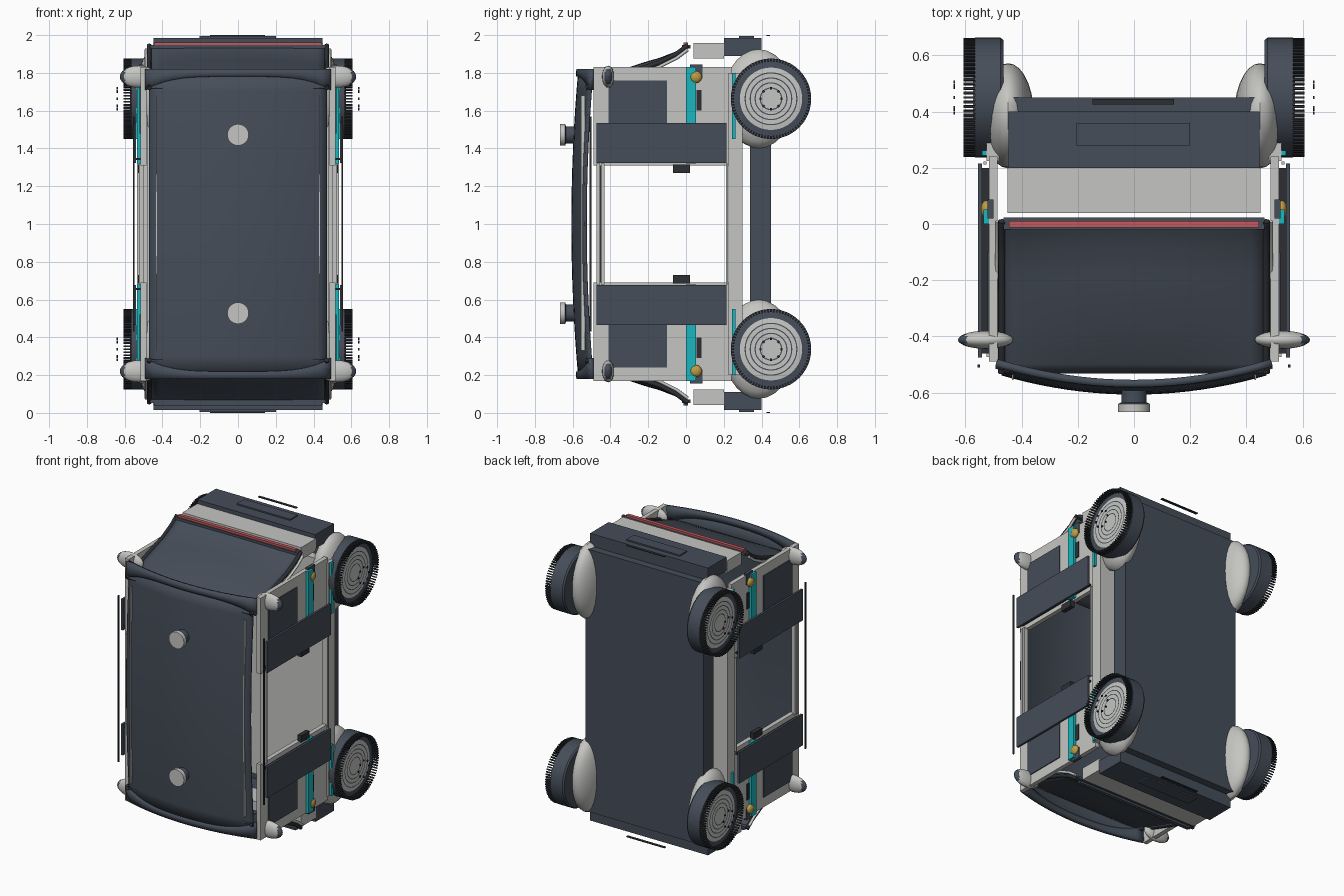
import bpy, bmesh, math
from mathutils import Vector

if "Cube" in bpy.data.objects:
    bpy.data.objects.remove(bpy.data.objects["Cube"], do_unlink=True)


def make_mat(name, rgb):
    m = bpy.data.materials.new(name)
    m.use_nodes = True
    col = (*rgb, 1)
    m.diffuse_color = col
    m.node_tree.nodes["Principled BSDF"].inputs["Base Color"].default_value = col
    return m


SLATE = make_mat("slate", (0.06, 0.075, 0.1))
BLACK = make_mat("charcoal", (0.025, 0.028, 0.034))
LIGHT = make_mat("light_grey", (0.56, 0.56, 0.54))
TEAL = make_mat("teal", (0.01, 0.47, 0.52))
GOLD = make_mat("amber", (0.52, 0.33, 0.06))
RED = make_mat("red", (0.55, 0.1, 0.11))

SIDES = ((1, "left"), (-1, "right"))
ENDS = ((1, "upper"), (-1, "lower"))


def finish(name, bm, mats, smooth=False):
    bmesh.ops.recalc_face_normals(bm, faces=bm.faces)
    me = bpy.data.meshes.new(name)
    bm.to_mesh(me)
    bm.free()
    for m in mats:
        me.materials.append(m)
    ob = bpy.data.objects.new(name, me)
    bpy.context.collection.objects.link(ob)
    if smooth:
        bpy.ops.object.select_all(action='DESELECT')
        ob.select_set(True)
        bpy.context.view_layer.objects.active = ob
        bpy.ops.object.shade_smooth_by_angle(angle=math.radians(35))
    return ob


def box(name, x, y, w, mat):
    """Box from ranges; w is the height above the model's middle."""
    bm = bmesh.new()
    bmesh.ops.create_cube(bm, size=1)
    for v in bm.verts:
        v.co = [r[0] if c < 0 else r[1] for c, r in zip(v.co, (x, y, (w[0] + 1, w[1] + 1)))]
    return finish(name, bm, [mat])


def flip(r, s):
    return sorted((r[0] * s, r[1] * s))


def end_boxes(name, x, y, w, mat):
    for s, n in ENDS:
        box(f"{n}_{name}", x, y, flip(w, s), mat)


def side_boxes(name, x, y, w, mat):
    for s, n in SIDES:
        box(f"{n}_{name}", flip(x, s), y, w, mat)


def corner_boxes(name, x, y, w, mat):
    for s, n in SIDES:
        end_boxes(f"{n}_{name}", flip(x, s), y, w, mat)


def ball(name, c, r, mat, cap=None):
    bm = bmesh.new()
    bmesh.ops.create_uvsphere(bm, u_segments=24, v_segments=14, radius=1)
    for v in bm.verts:
        v.co = Vector(v.co.yzx)  # poles along the x axis
    if cap:
        for f in bm.faces:
            f.material_index = int(f.calc_center_median().x * math.copysign(1, c[0]) > 0.72)
    for v in bm.verts:
        v.co = [c[i] + v.co[i] * r[i] for i in range(3)]
    return finish(name, bm, [mat, cap] if cap else [mat], True)


def sheet(name, fn, mat, thick, nu=20, nv=16):
    """Curved panel from fn(u, v), with u and v running from -1 to 1."""
    bm = bmesh.new()
    g = [[bm.verts.new(fn(2 * i / nu - 1, 2 * j / nv - 1)) for j in range(nv + 1)]
         for i in range(nu + 1)]
    for i in range(nu):
        for j in range(nv):
            bm.faces.new((g[i][j], g[i + 1][j], g[i + 1][j + 1], g[i][j + 1]))
    ob = finish(name, bm, [mat], True)
    ob.modifiers.new("thickness", 'SOLIDIFY').thickness = thick
    ob.modifiers["thickness"].offset = 0
    return ob


def lathe(name, profile, c, s, mats, axis='X', n=48):
    """Spin (radius, offset, material) rings round the x or y axis."""
    bm = bmesh.new()
    rings = []
    for r, d, _ in profile:
        ring = []
        for k in range(n):
            a = math.tau * k / n
            p, q = r * math.cos(a), r * math.sin(a)
            off = Vector((d * s, p, q)) if axis == 'X' else Vector((p, d * s, q))
            ring.append(bm.verts.new(off + Vector(c)))
        rings.append(ring)
    for i, (a, b) in enumerate(zip(rings, rings[1:])):
        for k in range(n):
            f = bm.faces.new((a[k], a[(k + 1) % n], b[(k + 1) % n], b[k]))
            f.material_index = profile[i][2]
    for ring, m in ((rings[0], profile[0][2]), (rings[-1], profile[-1][2])):
        bm.faces.new(ring).material_index = m
    return finish(name, bm, mats, True)


def tube(name, pts, r, mat):
    cu = bpy.data.curves.new(name, 'CURVE')
    cu.dimensions = '3D'
    cu.bevel_depth = r
    cu.bevel_resolution = 2
    cu.use_fill_caps = True
    sp = cu.splines.new('POLY')
    sp.points.add(len(pts) - 1)
    for p, co in zip(sp.points, pts):
        p.co = (*co, 1)
    cu.materials.append(mat)
    bpy.context.collection.objects.link(bpy.data.objects.new(name, cu))


# Roof panel, bowed both ways, with end visors, rails and studs
def roof_y(x, w):
    return -0.6 + 0.068 * (x / 0.47) ** 2 + 0.035 * (w / 0.8) ** 2


sheet("roof", lambda u, v: (u * 0.47, roof_y(u * 0.47, v * 0.8), 1 + v * 0.8), SLATE, 0.014)
for s, n in ENDS:
    def visor(u, v):
        low = 0.78 - 0.07 * u ** 4
        w = low + (0.82 - low) * (v + 1) / 2
        return (u * 0.49, roof_y(u * 0.49, w) - 0.004, 1 + s * w)
    sheet(n + "_visor", visor, SLATE, 0.026, nv=2)
    stud = [(0.045, -0.59, 0), (0.045, -0.635, 0), (0.057, -0.64, 1), (0.057, -0.668, 1)]
    lathe(n + "_roof_stud", stud, (0, 0, 1 + s * 0.472), 1, [SLATE, LIGHT], 'Y', 32)
side_boxes("roof_bead", (0.428, 0.434), (-0.555, -0.535), (-0.67, 0.68), LIGHT)
side_boxes("door_rail", (0.548, 0.556), (-0.51, -0.5), (-0.57, 0.57), BLACK)

# Bulged windscreens with their pillars
SLOPE = ((-0.53, 0.72), (-0.41, 0.765), (-0.14, 0.855), (-0.05, 0.9), (0.01, 0.945))


def slope_w(y):
    for (a, wa), (b, wb) in zip(SLOPE, SLOPE[1:]):
        if y <= b + 1e-6:
            return wa + (wb - wa) * (y - a) / (b - a)
    return SLOPE[-1][1]


for s, n in ENDS:
    def glass(u, v):
        y = -0.26 + v * 0.27
        return (u * 0.46, y, 1 + s * (slope_w(y) + 0.025 * (1 - u * u) * (1 - v * v)))
    sheet(n + "_windscreen", glass, SLATE, 0.008)
    for t, m in SIDES:
        tube(f"{n}_{m}_pillar", [(t * 0.47, y, 1 + s * w) for y, w in SLOPE], 0.013, BLACK)
        tube(f"{n}_{m}_pillar_trim", [(t * 0.485, y, 1 + s * (w - 0.022)) for y, w in SLOPE[1:]],
             0.009, LIGHT)
    box(n + "_light_bar", (-0.445, 0.445), (-0.013, 0.011), flip((0.945, 0.962), s),
        RED if s > 0 else SLATE)
end_boxes("light_bar_base", (-0.465, 0.465), (-0.02, 0.024), (0.93, 0.948), SLATE)

# Hoods, bumpers and plates
end_boxes("hood", (-0.45, 0.45), (0.04, 0.2), (0.875, 0.958), LIGHT)
end_boxes("bumper", (-0.447, 0.447), (0.2, 0.4), (0.89, 0.985), SLATE)
end_boxes("bumper_panel", (-0.205, 0.2), (0.28, 0.36), (0.98, 0.994), SLATE)
end_boxes("plate_strip", (-0.147, 0.143), (0.425, 0.445), (0.996, 1.0), BLACK)

# Underbody and cabin floor
box("underbody", (-0.447, 0.447), (0.34, 0.45), (-0.9, 0.9), SLATE)
box("cabin_floor", (-0.48, 0.48), (0.24, 0.3), (-0.8, 0.8), LIGHT)
side_boxes("sill", (0.48, 0.525), (0.225, 0.3), (-0.8, 0.8), LIGHT)

# Side walls, windows, sliding doors and trim
corner_boxes("side_wall", (0.485, 0.515), (-0.49, 0.24), (0.31, 0.83), LIGHT)
corner_boxes("side_window", (0.513, 0.521), (-0.41, -0.1), (0.48, 0.76), SLATE)
corner_boxes("door", (0.54, 0.555), (-0.475, 0.215), (0.322, 0.535), SLATE)
corner_boxes("door_bracket", (0.51, 0.545), (-0.46, 0.2), (0.34, 0.35), BLACK)
corner_boxes("door_handle", (0.5, 0.53), (-0.07, 0.02), (0.27, 0.315), BLACK)
corner_boxes("teal_band", (0.512, 0.535), (0.0, 0.052), (0.32, 0.83), TEAL)
corner_boxes("teal_edge", (0.52, 0.54), (0.243, 0.262), (0.45, 0.8), TEAL)
corner_boxes("lamp_mount", (0.5, 0.522), (0.02, 0.088), (0.77, 0.845), SLATE)
corner_boxes("latch", (0.513, 0.52), (0.055, 0.082), (0.6, 0.71), BLACK)
for y in (-0.465, -0.44):
    side_boxes("door_track", (0.5, 0.525), (y - 0.009, y + 0.009), (-0.32, 0.32), LIGHT)
side_boxes("door_track_gap", (0.502, 0.515), (-0.458, -0.448), (-0.32, 0.32), BLACK)
side_boxes("lower_track", (0.525, 0.535), (0.212, 0.222), (-0.32, 0.32), LIGHT)

# Wheels, fenders, mirrors and lamps at each corner
HUB = [(0.16, 0.465, 0), (0.205, 0.465, 0), (0.213, 0.475, 0), (0.213, 0.565, 0),
       (0.165, 0.568, 1)]
for r in (0.14, 0.113, 0.087, 0.06):
    HUB += [(r, 0.573, 0), (r - 0.006, 0.573, 1)]
HUB.append((0.015, 0.573, 1))

for s, n in ENDS:
    for t, m in SIDES:
        tag = f"{n}_{m}_"
        zc, yc = 1 + s * 0.663, 0.45
        lathe(tag + "wheel", HUB, (0, yc, zc), t, [SLATE, LIGHT])
        # Tread teeth and hub bolts, set in rings
        for part, count, rad, x, size, mat in (
                ("tread_teeth", 80, 0.204, 0.585, (0.042, 0.016, 0.008), BLACK),
                ("hub_bolts", 8, 0.055, 0.639, (0.006, 0.012, 0.012), BLACK)):
            bm = bmesh.new()
            for k in range(count):
                a = math.tau * k / count
                c, d = math.cos(a), math.sin(a)
                for v in bmesh.ops.create_cube(bm, size=1)["verts"]:
                    p, q = rad + v.co.y * size[1], v.co.z * size[2]
                    v.co = (t * (x + v.co.x * size[0]), yc + p * c - q * d, zc + p * d + q * c)
            finish(tag + part, bm, [mat])
        ball(tag + "fender", (t * 0.448, 0.385, zc), (0.092, 0.187, 0.262), LIGHT)
        ball(tag + "mirror", (t * 0.528, -0.412, 1 + s * 0.78), (0.098, 0.032, 0.058), LIGHT, SLATE)
        ball(tag + "lamp", (t * 0.525, 0.052, 1 + s * 0.778), (0.02, 0.032, 0.032), GOLD)
